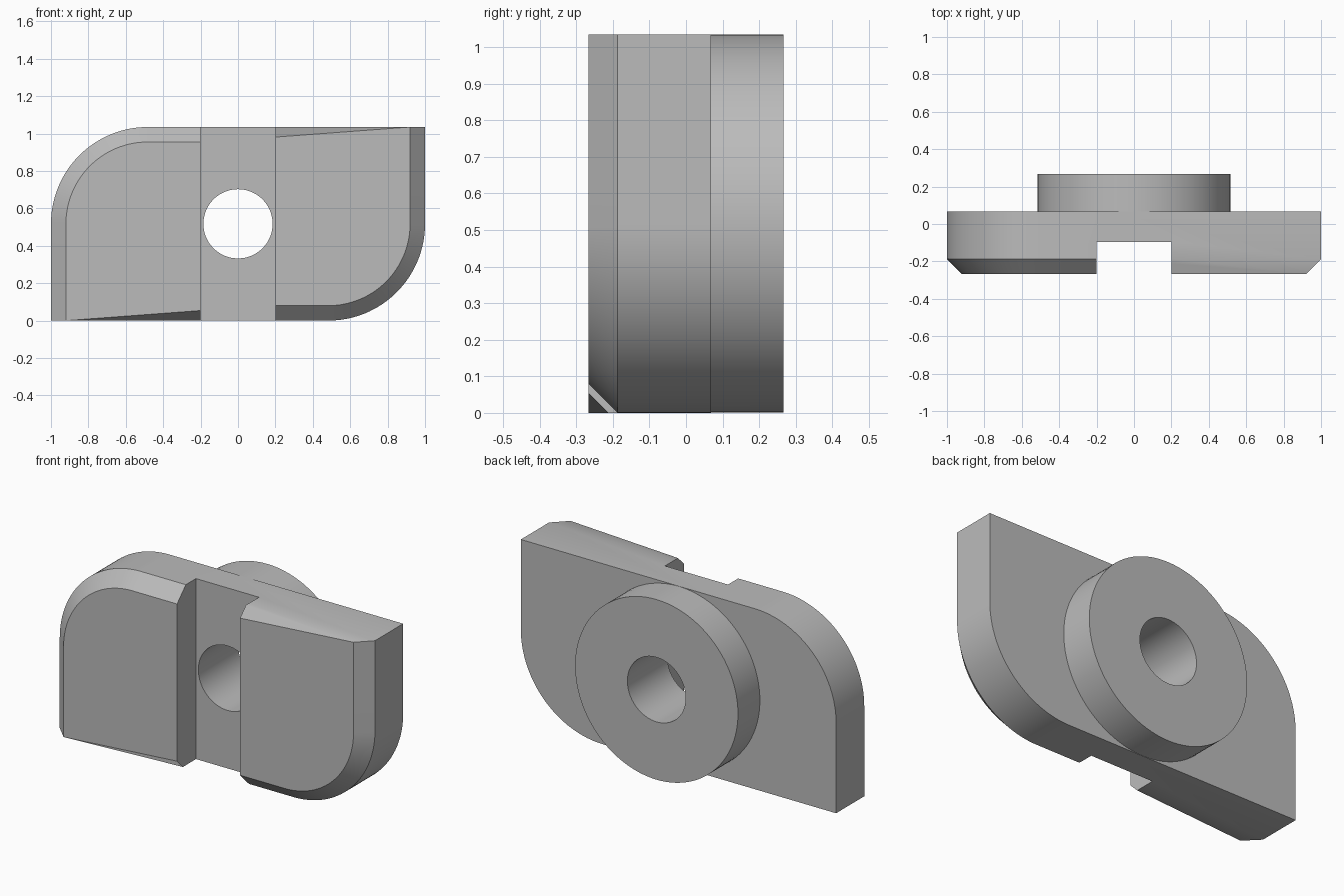
import bpy, bmesh, math
from math import cos, sin, pi

if "Cube" in bpy.data.objects:
    bpy.data.objects.remove(bpy.data.objects["Cube"])

H = 1.035                  # plate height
MID = H / 2                # height of the hole axis, also the corner radius
FRONT, BACK, BOSS_BACK = -0.267, 0.068, 0.267
CHAMFER = 0.08
SLOT_HALF, SLOT_FLOOR = 0.2, -0.095
STEPS = 32

grey = bpy.data.materials.new("grey metal")
grey.use_nodes = True
grey.diffuse_color = (0.5, 0.5, 0.5, 1)
grey.node_tree.nodes["Principled BSDF"].inputs["Base Color"].default_value = (0.5, 0.5, 0.5, 1)


def make_object(name, bm):
    bmesh.ops.recalc_face_normals(bm, faces=bm.faces)
    mesh = bpy.data.meshes.new(name)
    bm.to_mesh(mesh)
    bm.free()
    mesh.materials.append(grey)
    obj = bpy.data.objects.new(name, mesh)
    bpy.context.collection.objects.link(obj)
    return obj


def loft(name, layers):
    """Solid through matching (y, outline) layers, with capped ends."""
    bm = bmesh.new()
    rings = [[bm.verts.new((x, y, z)) for x, z in outline] for y, outline in layers]
    for a, b in zip(rings, rings[1:]):
        for i in range(len(a)):
            j = (i + 1) % len(a)
            bm.faces.new((a[i], a[j], b[j], b[i]))
    bm.faces.new(rings[0])
    bm.faces.new(rings[-1])
    return make_object(name, bm)


def plate_outline(inset):
    """Half the outline with one round corner, repeated by a half turn."""
    r = MID - inset
    half = [(-1 + inset, 0)]
    for i in range(STEPS + 1):
        a = pi - i * pi / 2 / STEPS
        half.append((-1 + MID + r * cos(a), MID + r * sin(a)))
    half.append((-0.15, H - inset))
    return half + [(-x, H - z) for x, z in half]


def circle(r, n=96):
    return [(r * cos(2 * pi * i / n), MID + r * sin(2 * pi * i / n)) for i in range(n)]


def boolean(target, tool, operation):
    mod = target.modifiers.new(operation.title(), "BOOLEAN")
    mod.object, mod.operation, mod.solver = tool, operation, "EXACT"
    bpy.ops.object.select_all(action="DESELECT")
    bpy.context.view_layer.objects.active = target
    target.select_set(True)
    bpy.ops.object.modifier_apply(modifier=mod.name)
    bpy.data.objects.remove(tool)


# Plate with two opposite round corners and a chamfered front rim
full, inset = plate_outline(0), plate_outline(CHAMFER)
plate = loft("clamp_plate", [(BACK, full), (FRONT + CHAMFER, full), (FRONT, inset)])

# Vertical slot across the front
s = SLOT_HALF
slot_box = [(-s, -0.2), (s, -0.2), (s, H + 0.2), (-s, H + 0.2)]
boolean(plate, loft("slot_cutter", [(FRONT - 0.2, slot_box), (SLOT_FLOOR, slot_box)]), "DIFFERENCE")

# Round boss on the back
disc = circle(MID - 0.001)
boolean(plate, loft("boss", [(BACK - 0.05, disc), (BOSS_BACK, disc)]), "UNION")

# Through hole
bore = circle(0.185)
boolean(plate, loft("hole_cutter", [(-0.6, bore), (0.6, bore)]), "DIFFERENCE")

bpy.ops.object.shade_smooth_by_angle(angle=math.radians(30))
